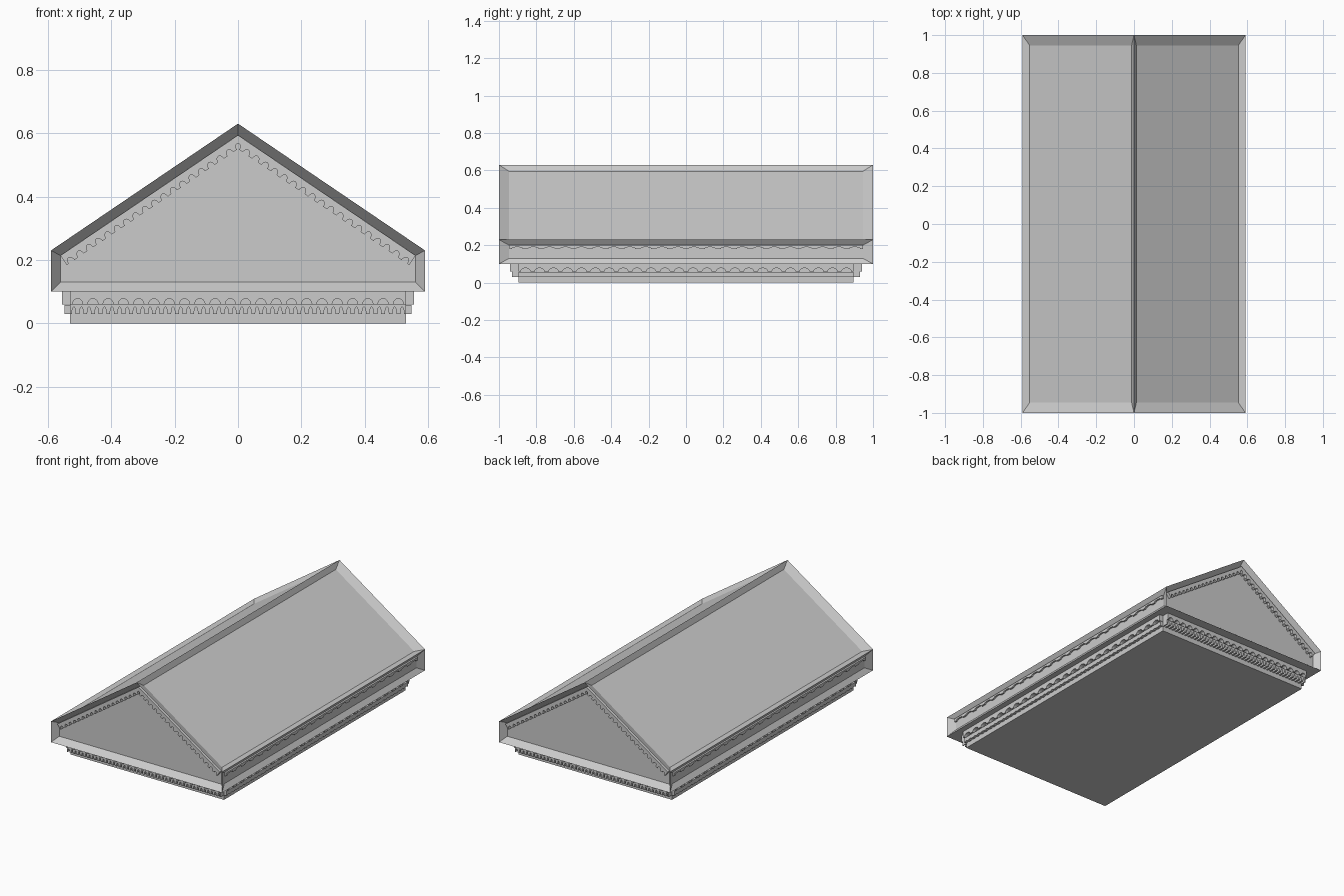
import bpy, bmesh, math
from mathutils import Vector

if "Cube" in bpy.data.objects:
    bpy.data.objects.remove(bpy.data.objects["Cube"])

STRETCH = 1.8  # the roof's panel borders are stretched along y


def finish(bm, name):
    bmesh.ops.recalc_face_normals(bm, faces=bm.faces[:])
    me = bpy.data.meshes.new(name)
    bm.to_mesh(me)
    bm.free()
    ob = bpy.data.objects.new(name, me)
    bpy.context.collection.objects.link(ob)
    return ob


def prism(bm, pts, w):
    f = bm.faces.new([bm.verts.new(p) for p in pts])
    r = bmesh.ops.extrude_face_region(bm, geom=[f], use_keep_orig=True)
    vs = [v for v in r["geom"] if isinstance(v, bmesh.types.BMVert)]
    bmesh.ops.translate(bm, verts=vs, vec=Vector(w))


def box(name, x, y, z0, z1):
    bm = bmesh.new()
    prism(bm, [(-x, -y, z0), (x, -y, z0), (x, y, z0), (-x, y, z0)], (0, 0, z1 - z0))
    return finish(bm, name)


def arch_strip(name, o, u, v, w, length, height, n, rise, fill=0.68, seg=8):
    """Strip hanging below its top edge, with n round notches; made on both opposite sides."""
    p = length / n
    prof = [(length, 0), (0, 0), (0, -height)]
    for i in range(n):
        c = (i + 0.5) * p
        for k in range(seg + 1):
            a = math.pi * (1 - k / seg)
            prof.append((c + math.cos(a) * p * fill / 2, -height + math.sin(a) * rise))
    prof.append((length, -height))
    o, u, v, w = Vector(o), Vector(u).normalized(), Vector(v).normalized(), Vector(w)
    for s, side in ((1, "a"), (-1, "b")):
        turn = lambda q: Vector((q.x * s, q.y * s, q.z))
        bm = bmesh.new()
        prism(bm, [turn(o + u * a + v * b) for a, b in prof], turn(w))
        finish(bm, name + "_" + side)


# Gabled roof body with sunken panels on every face but the underside
bm = bmesh.new()
h = 1 / STRETCH
prism(bm, [(-.59, -h, .10), (.59, -h, .10), (.59, -h, .23), (0, -h, .63), (-.59, -h, .23)],
      (0, 2 * h, 0))
bmesh.ops.recalc_face_normals(bm, faces=bm.faces[:])
panels = [f for f in bm.faces if f.normal.z > -0.9]
bmesh.ops.inset_individual(bm, faces=panels, thickness=0.03, depth=-0.022, use_even_offset=True)
bmesh.ops.scale(bm, vec=(1, STRETCH, 1), verts=bm.verts[:])
finish(bm, "roof_body")

# Base block
box("base_block", .53, .895, 0, .10)

# Upper arched frieze around the base
arch_strip("front_arch_frieze", (-.53, -.895, .10), (1, 0, 0), (0, 0, 1), (0, -.045, 0),
           1.06, .04, 22, .018)
arch_strip("side_arch_frieze", (.53, -.895, .10), (0, 1, 0), (0, 0, 1), (.025, 0, 0),
           1.79, .04, 24, .018)

# Lower dentil course at the ends, plainer bar along the sides
arch_strip("front_dentils", (-.53, -.895, .06), (1, 0, 0), (0, 0, 1), (0, -.035, 0),
           1.06, .03, 44, .022, fill=0.5)
arch_strip("side_lower_course", (.53, -.895, .058), (0, 1, 0), (0, 0, 1), (.017, 0, 0),
           1.79, .028, 48, .004, fill=0.5)

# Scalloped trim under the gable slopes
slope = Vector((.59, 0, .40)).normalized()
rake_len = .56 / slope.x
for s, side in ((-1, "left"), (1, "right")):
    arch_strip("gable_trim_" + side, (s * .56, -.96, .214), (-s * slope.x, 0, slope.z),
               (s * slope.z, 0, slope.x), (0, -.02, 0), rake_len, .036, 19, .016, fill=0.6)

# Scalloped trim along the top of the side panels
arch_strip("side_panel_trim", (.568, -.945, .20), (0, 1, 0), (0, 0, 1), (.011, 0, 0),
           1.89, .02, 22, .01)
